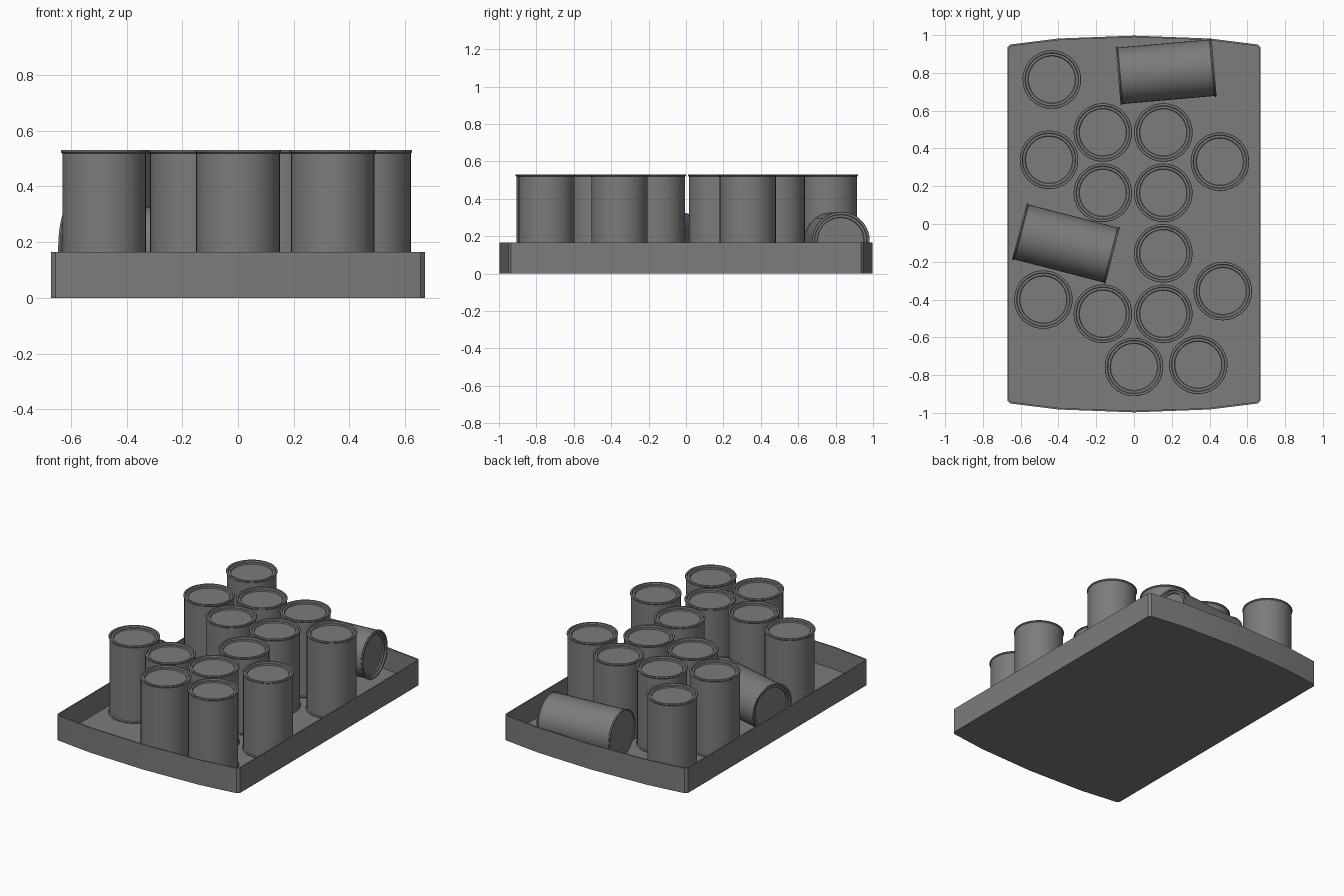
import bpy, bmesh, math
from mathutils import Matrix

old = bpy.data.objects.get("Cube")
if old:
    bpy.data.objects.remove(old, do_unlink=True)

# One plain grey for everything
grey = bpy.data.materials.new("plain_grey")
grey.use_nodes = True
colour = (0.2, 0.2, 0.2, 1)
grey.diffuse_color = colour
grey.node_tree.nodes["Principled BSDF"].inputs["Base Color"].default_value = colour

FLOOR = 0.02    # top of the tray floor
WALL = 0.165    # top of the tray wall
H = 0.51        # can height
R = 0.155       # can rim radius
BODY = 0.15     # can body radius


def finish(bm, name, angle):
    bmesh.ops.recalc_face_normals(bm, faces=bm.faces)
    mesh = bpy.data.meshes.new(name)
    bm.to_mesh(mesh)
    bm.free()
    mesh.materials.append(grey)
    obj = bpy.data.objects.new(name, mesh)
    bpy.context.collection.objects.link(obj)
    bpy.ops.object.select_all(action='DESELECT')
    obj.select_set(True)
    bpy.context.view_layer.objects.active = obj
    bpy.ops.object.shade_smooth_by_angle(angle=math.radians(angle))
    return obj


# Tray: bowed outline, mirrored to all four quarters
def outline(inset):
    quarter = [(0.67, 0.935), (0.655, 0.95), (0.4, 0.982), (0.0, 0.997)]
    q = [(max(x - inset, 0), y - inset) for x, y in quarter]
    upper = q + [(-x, y) for x, y in reversed(q[:-1])]
    return upper + [(-x, -y) for x, y in upper]


bm = bmesh.new()
rings = []
for inset, z in [(0, 0), (0, WALL), (0.008, WALL), (0.008, FLOOR)]:
    rings.append([bm.verts.new((x, y, z)) for x, y in outline(inset)])
for a, b in zip(rings, rings[1:]):
    for i in range(len(a)):
        j = (i + 1) % len(a)
        bm.faces.new((a[i], a[j], b[j], b[i]))
bm.faces.new(rings[0])
bm.faces.new(rings[-1])
finish(bm, "tray", 20)

# Can: lathed profile with rolled rims and a sunken lid
profile = [(0, 0.005), (0.147, 0.005), (0.149, 0), (0.153, 0), (R, 0.003),
           (R, 0.007), (BODY, 0.012), (BODY, H - 0.012), (R, H - 0.007),
           (R, H - 0.003), (0.153, H), (0.142, H), (0.139, H - 0.01),
           (0.127, H - 0.01), (0.124, H - 0.018), (0, H - 0.018)]
bm = bmesh.new()
verts = [bm.verts.new((r, 0, z)) for r, z in profile]
edges = [bm.edges.new(pair) for pair in zip(verts, verts[1:])]
bmesh.ops.spin(bm, geom=verts + edges, cent=(0, 0, 0), axis=(0, 0, 1),
               angle=math.tau, steps=40)
bmesh.ops.remove_doubles(bm, verts=bm.verts, dist=0.0005)
first_can = finish(bm, "can_1", 30)

standing = [(-0.435, 0.765), (-0.45, 0.34), (0.455, 0.33), (-0.48, -0.4),
            (0.47, -0.355), (0, -0.757), (0.34, -0.745), (0.155, -0.155)]
standing += [(x, y) for x in (-0.165, 0.155) for y in (0.485, 0.165, -0.475)]
first_can.location = (*standing[0], FLOOR)


def copy_can(name, matrix):
    can = bpy.data.objects.new(name, first_can.data)
    bpy.context.collection.objects.link(can)
    can.matrix_world = matrix


for i, (x, y) in enumerate(standing[1:], 2):
    copy_can(f"can_{i}", Matrix.Translation((x, y, FLOOR)))

# Two cans lying on their sides, turned so the lid faces the given heading
for name, x, y, heading in [("fallen_can_back", 0.17, 0.806, 5),
                            ("fallen_can_side", -0.36, -0.103, 165.5)]:
    copy_can(name, Matrix.Translation((x, y, FLOOR + R))
             @ Matrix.Rotation(math.radians(heading), 4, 'Z')
             @ Matrix.Rotation(math.radians(90), 4, 'Y')
             @ Matrix.Translation((0, 0, -H / 2)))
